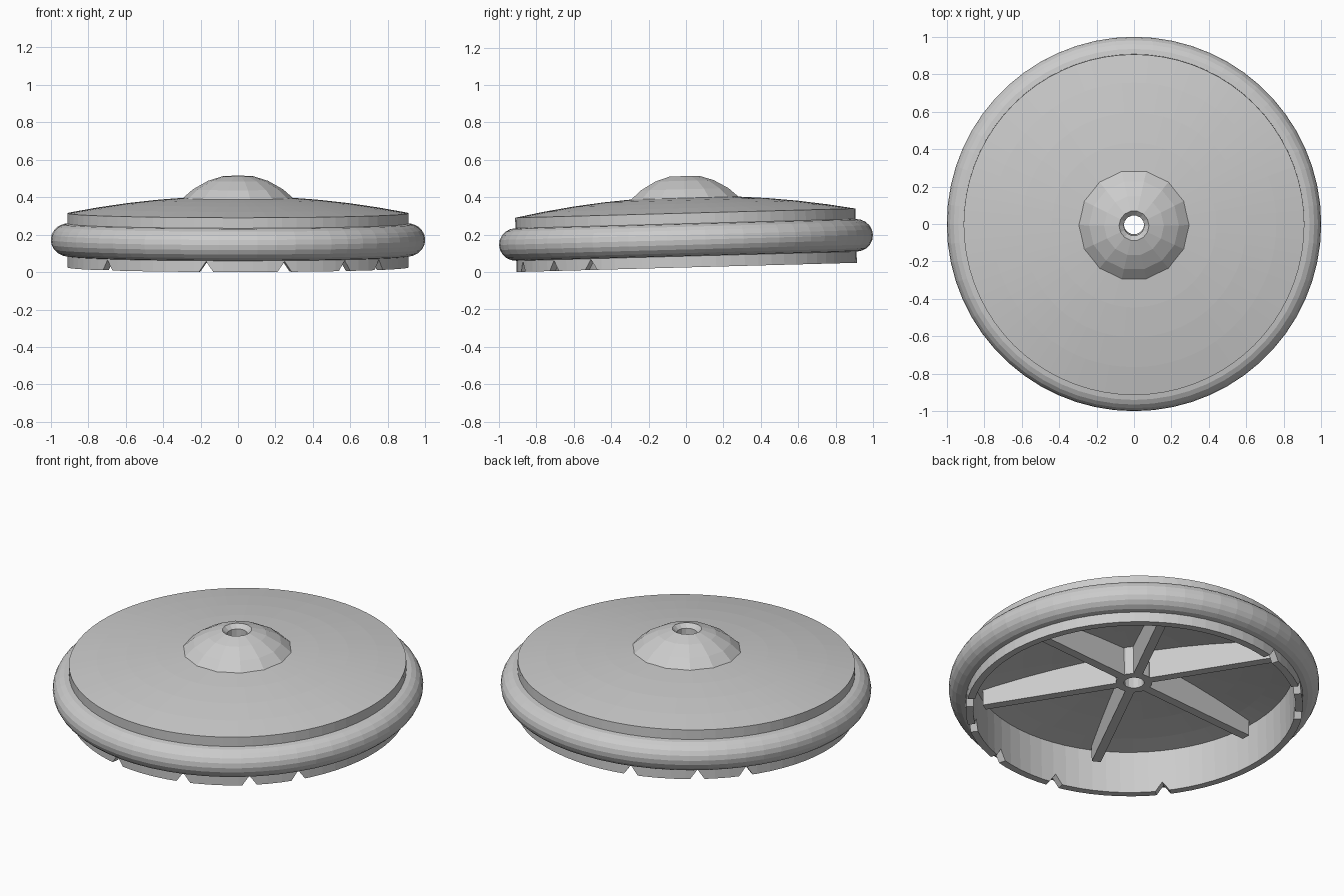
import bpy, bmesh
from math import sin, cos, pi, radians
from mathutils import Matrix

if "Cube" in bpy.data.objects:
    bpy.data.objects.remove(bpy.data.objects["Cube"])

# whole model leans slightly: back edge higher than front edge
TILT = Matrix.Translation((0, 0.004, 0.025)) @ Matrix.Rotation(radians(1.55), 4, 'X')


def finish(name, bm):
    bmesh.ops.recalc_face_normals(bm, faces=bm.faces)
    bm.transform(TILT)
    me = bpy.data.meshes.new(name)
    bm.to_mesh(me)
    bm.free()
    ob = bpy.data.objects.new(name, me)
    bpy.context.collection.objects.link(ob)
    return ob


def lathe(name, profile, seg):
    """Revolve a closed (radius, height) outline around z."""
    bm = bmesh.new()
    rings = [[bm.verts.new((r * cos(2 * pi * i / seg), r * sin(2 * pi * i / seg), z))
              for r, z in profile] for i in range(seg)]
    n = len(profile)
    for i in range(seg):
        a, b = rings[i], rings[(i + 1) % seg]
        for j in range(n):
            k = (j + 1) % n
            bm.faces.new((a[j], b[j], b[k], a[k]))
    return finish(name, bm)


def prism(bm, outline, matrix, axis_vec):
    """Extrude a list of 3D points along axis_vec, placed by matrix."""
    lo = [bm.verts.new(matrix @ Matrix.Translation(p).to_translation()) for p in outline]
    hi = [bm.verts.new(matrix @ Matrix.Translation([p[i] + axis_vec[i] for i in range(3)]).to_translation())
          for p in outline]
    bm.faces.new(lo)
    bm.faces.new(hi[::-1])
    for i in range(len(lo)):
        k = (i + 1) % len(lo)
        bm.faces.new((lo[i], hi[i], hi[k], lo[k]))


def crown(r, top):
    return top - 0.09 * (r / 0.91) ** 2


# hollow shell: thin side wall and gently domed lid
upper = [(r, crown(r, 0.38)) for r in (0.91, 0.76, 0.6, 0.44, 0.28, 0.09)]
under = [(r, crown(r, 0.335)) for r in (0.09, 0.28, 0.44, 0.6, 0.76, 0.87)]
shell = lathe("shell", [(0.87, 0), (0.91, 0)] + upper + under, 72)

# triangular notches in the bottom edge (degrees from the front towards +x)
bm = bmesh.new()
for deg in (-50, -10.8, 15.9, 38.8, 55.8, 196, 219, 236):
    m = Matrix.Rotation(radians(deg - 90), 4, 'Z')
    prism(bm, [(0.8, -0.046, -0.01), (0.8, 0.046, -0.01), (0.8, 0, 0.056)], m, (0.2, 0, 0))
cutter = finish("notch_cutter", bm)
cutter.hide_render = True
cutter.display_type = 'WIRE'
mod = shell.modifiers.new("notches", 'BOOLEAN')
mod.operation = 'DIFFERENCE'
mod.object = cutter
mod.solver = 'EXACT'

# rounded bumper ring around the wall
arc = [(0.91 + 0.09 * cos(t), 0.147 + 0.087 * sin(t))
       for t in (radians(-90 + 18 * i) for i in range(11))]
lathe("bumper_ring", [(0.89, 0.06)] + arc + [(0.89, 0.234)], 60)

# faceted centre knob with hub sleeve and through hole
lathe("knob_and_hub", [(0.055, 0.165), (0.1, 0.165), (0.1, 0.345), (0.295, 0.355),
                       (0.295, 0.37), (0.24, 0.418), (0.16, 0.463), (0.08, 0.488),
                       (0.055, 0.465)], 14)

# six ribs under the lid
bm = bmesh.new()
radii = (0.84, 0.6, 0.35, 0.08)
side = [(0.08, -0.025, 0.165), (0.84, -0.025, 0.165)]
side += [(r, -0.025, crown(r, 0.345)) for r in radii]
for i in range(6):
    prism(bm, side, Matrix.Rotation(radians(4 + 60 * i), 4, 'Z'), (0, 0.05, 0))
finish("ribs", bm)
